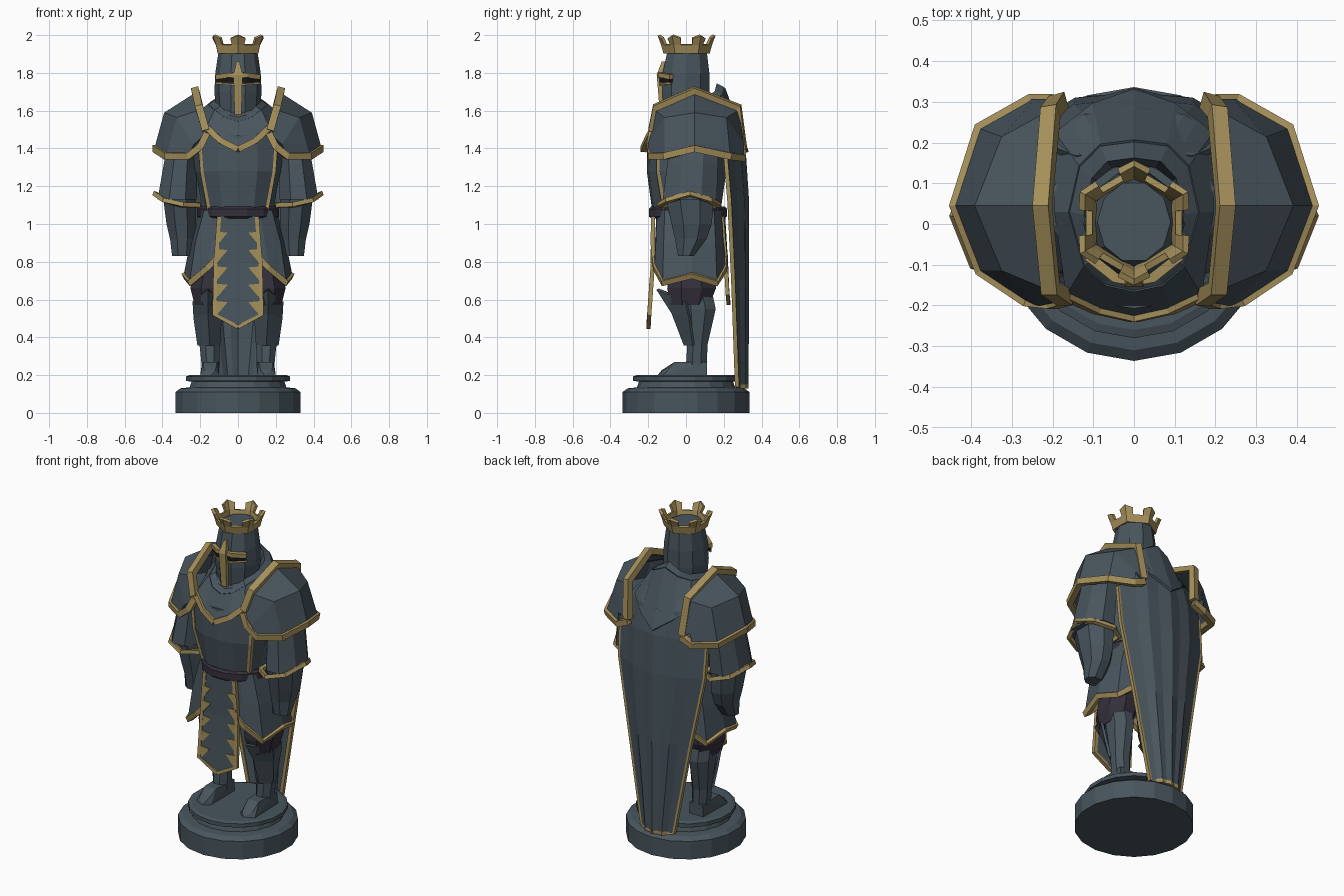
import bpy, bmesh, math
from mathutils import Vector

if "Cube" in bpy.data.objects:
    bpy.data.objects.remove(bpy.data.objects["Cube"])


def mat(name, rgb):
    m = bpy.data.materials.new(name)
    m.diffuse_color = (*rgb, 1)
    m.use_nodes = True
    m.node_tree.nodes["Principled BSDF"].inputs["Base Color"].default_value = m.diffuse_color
    return m


STEEL = mat("steel", (0.065, 0.09, 0.11))
GOLD = mat("gold", (0.38, 0.28, 0.105))
CLOTH = mat("dark_cloth", (0.035, 0.03, 0.045))
BLACK = mat("black", (0.008, 0.008, 0.01))


def finish(name, bm, m, mirror=False, thick=0):
    bmesh.ops.recalc_face_normals(bm, faces=bm.faces)
    me = bpy.data.meshes.new(name)
    bm.to_mesh(me)
    bm.free()
    ob = bpy.data.objects.new(name, me)
    bpy.context.collection.objects.link(ob)
    me.materials.append(m)
    if mirror:
        ob.modifiers.new("mirror", 'MIRROR')
    if thick:
        s = ob.modifiers.new("solid", 'SOLIDIFY')
        s.thickness, s.offset = thick, 0
    return ob


def sheet(name, rows, m=STEEL, mirror=True, thick=0.015):
    """Grid of quads through rows of points."""
    bm = bmesh.new()
    vs = [[bm.verts.new(p) for p in r] for r in rows]
    for a, b in zip(vs, vs[1:]):
        for i in range(len(a) - 1):
            bm.faces.new((a[i], a[i + 1], b[i + 1], b[i]))
    return finish(name, bm, m, mirror, thick)


def loft(name, rings, n=8, m=STEEL, mirror=False, phase=0.5):
    """Capped stack of elliptical rings (z, cx, cy, rx, ry)."""
    bm = bmesh.new()
    vs = []
    for z, cx, cy, rx, ry in rings:
        ang = [2 * math.pi * (i + phase) / n for i in range(n)]
        vs.append([bm.verts.new((cx + rx * math.sin(a), cy - ry * math.cos(a), z)) for a in ang])
    for a, b in zip(vs, vs[1:]):
        for i in range(n):
            j = (i + 1) % n
            bm.faces.new((a[i], a[j], b[j], b[i]))
    bm.faces.new(vs[0])
    bm.faces.new(vs[-1])
    return finish(name, bm, m, mirror)


def hull(name, pts, m=STEEL, mirror=True):
    bm = bmesh.new()
    for p in pts:
        bm.verts.new(p)
    bmesh.ops.convex_hull(bm, input=bm.verts)
    return finish(name, bm, m, mirror)


def trim(name, pts, r=0.014, mirror=True, closed=False, m=GOLD):
    """Four-sided moulding along a path."""
    bm = bmesh.new()
    p = [Vector(q) for q in pts]
    k = len(p)
    rings = []
    for i in range(k):
        a = p[(i - 1) % k] if closed or i else p[0]
        b = p[(i + 1) % k] if closed or i < k - 1 else p[-1]
        t = (b - a).normalized()
        up = Vector((0, 1, 0)) if abs(t.y) < 0.75 else Vector((1, 0, 0))
        u = (up - t * up.dot(t)).normalized()
        if rings and u.dot(last) < 0.4:
            u = (last - t * last.dot(t)).normalized()
        last, w = u, t.cross(u)
        rings.append([bm.verts.new(p[i] + r * (u * c + w * s)) for c, s in ((1, 1), (-1, 1), (-1, -1), (1, -1))])
    for i in range(k if closed else k - 1):
        a, b = rings[i], rings[(i + 1) % k]
        for j in range(4):
            bm.faces.new((a[j], a[(j + 1) % 4], b[(j + 1) % 4], b[j]))
    if not closed:
        bm.faces.new(rings[0])
        bm.faces.new(rings[-1])
    return finish(name, bm, m, mirror)


# Plinth
loft("plinth", [(z, 0, 0, r, r) for z, r in ((0, .336), (.11, .336), (.13, .31), (.135, .26), (.165, .25),
                                           (.17, .28), (.193, .28), (.2, .26))], 18, phase=0)

# Legs
hull("foot", [(.1, -.12, .2), (.14, -.15, .2), (.2, -.12, .2), (.195, .11, .2), (.1, .11, .2), (.12, -.13, .225),
              (.18, -.12, .225), (.11, -.06, .27), (.185, -.06, .27), (.1, .11, .27), (.19, .11, .27)])
loft("greave", [(.24, .145, .055, .05, .06), (.36, .15, .06, .058, .058), (.55, .16, .065, .072, .1),
                (.62, .16, .05, .072, .1)], 8, mirror=True)
sheet("knee_guard", [[(.095, .0, .6), (.16, -.15, .655), (.235, .0, .59)],
                     [(.092, .02, .5), (.16, -.07, .53), (.23, .02, .5)],
                     [(.1, .04, .36), (.15, -.005, .36), (.21, .04, .36)]])
loft("thigh", [(.57, .16, .02, .075, .11), (.66, .155, .03, .105, .14), (.82, .13, .03, .1, .13)], 8, CLOTH, True)

# Skirt with gold hem
hem = [(.1, -.165, .83), (.16, -.16, .77), (.25, -.12, .69), (.28, .03, .73), (.25, .16, .69), (.16, .2, .76), (.09, .205, .84)]
mid = [(x * .88, y * .95, .9) for x, y, z in hem]
sheet("skirt", [[(x * .7, y * .9, 1.07) for x, y, z in hem], mid, hem])
trim("skirt_hem", hem, .015)


# Front and back tabards with rim and sawteeth
def tab_y(z):
    return -.175 - max(0, .8 - z) * .07


edge = [(.1, 1.04), (.118, .8), (.125, .52), (0, .455)]
sheet("front_tabard", [[(0, tab_y(z), z2), (x, tab_y(z), z)]
                       for x, z, z2 in ((.1, 1.04, 1.04), (.118, .8, .8), (.125, .52, .455))])
trim("tabard_rim", [(x, tab_y(z), z) for x, z in edge], .011)
for i in range(5):
    z = .96 - i * .092
    sheet("tabard_tooth_%d" % i, [[(.115, tab_y(z) - .009, z), (.055, tab_y(z) - .009, z - .006)],
                                 [(.118, tab_y(z) - .009, z - .075), (.113, tab_y(z) - .009, z - .075)]], GOLD, thick=.006)
sheet("back_tabard", [[(0, .2, 1.04), (.1, .19, 1.04)], [(0, .215, .8), (.115, .21, .8)], [(0, .225, .58), (.115, .22, .63)]])
trim("back_tabard_rim", [(.1, .19, 1.04), (.115, .21, .8), (.115, .22, .63), (0, .225, .58)], .01)

# Torso, chest panel and belt
loft("torso", [(1.04, 0, .02, .19, .165), (1.28, 0, .02, .23, .2), (1.45, 0, .03, .26, .21),
               (1.58, 0, .04, .21, .17), (1.63, 0, .03, .13, .12)], 12)
sheet("chest_panel", [[(0, -.17, 1.06), (.08, -.16, 1.06), (.15, -.105, 1.06), (.16, -.04, 1.06)],
                      [(0, -.2, 1.28), (.1, -.19, 1.28), (.19, -.14, 1.28), (.22, -.04, 1.28)],
                      [(0, -.2, 1.47), (.1, -.185, 1.47), (.205, -.14, 1.47), (.24, -.04, 1.47)]])
trim("chest_trim", [(.155, -.115, 1.08), (.192, -.148, 1.28), (.205, -.148, 1.46)], .009)
loft("belt", [(1.03, 0, .01, .205, .2), (1.04, 0, .01, .217, .212), (1.08, 0, .01, .217, .212), (1.092, 0, .01, .205, .2)], 14, CLOTH)

# Mantle and cowl
mantle = [(0, -.225, 1.395), (.09, -.205, 1.44), (.165, -.17, 1.51), (.19, .03, 1.6), (.19, .22, 1.52), (.1, .29, 1.45), (0, .325, 1.38)]
collar = [(0, -.16, 1.54), (.07, -.145, 1.56), (.12, -.1, 1.6), (.155, .03, 1.63), (.13, .14, 1.65), (.08, .19, 1.68), (0, .2, 1.72)]
sheet("mantle", [collar, mantle])
trim("mantle_trim", mantle[:3], .016)
sheet("cowl", [collar, [(x * .8, y * .82, z + .02) for x, y, z in collar],
               [(x * .7, y * .75, z - .05) for x, y, z in collar]], thick=.01)

# Helm
loft("helm", [(1.53, 0, 0, .11, .12), (1.7, 0, 0, .125, .132), (1.8, 0, 0, .12, .13), (1.9, 0, .005, .105, .112), (1.93, 0, .005, .09, .1)], 10)
trim("helm_brow", [(0, -.14, 1.79), (.045, -.132, 1.788), (.112, -.078, 1.78)], .012)
trim("helm_lower_bar", [(0, -.14, 1.738), (.045, -.132, 1.74), (.115, -.078, 1.745)], .005)
trim("eye_slit", [(.022, -.126, 1.762), (.042, -.122, 1.762), (.105, -.076, 1.762)], .014, m=BLACK)
hull("helm_nose_bar", [(s * x, y, z) for x, y, z in ((.018, -.138, 1.58), (.02, -.147, 1.7), (.024, -.155, 1.79), (.008, -.128, 1.86),
                       (.018, -.1, 1.58), (.02, -.1, 1.7), (.024, -.1, 1.79), (.008, -.1, 1.86)) for s in (1, -1)], GOLD, False)

# Crown: flaring hexagonal band with six battlement points
bm = bmesh.new()
N = 24


def crown_pt(i, r, z):
    a = 2 * math.pi * i / N
    r *= math.cos(math.pi / 6) / math.cos(a % (math.pi / 3) - math.pi / 6)
    return (r * math.sin(a), .003 - r * math.cos(a), z)


lo = [bm.verts.new(crown_pt(i, .115, 1.905)) for i in range(N)]
hi = [bm.verts.new(crown_pt(i, .127, 1.95)) for i in range(N)]
for i in range(N):
    bm.faces.new((lo[i], lo[(i + 1) % N], hi[(i + 1) % N], hi[i]))
for k in range(0, N, 4):
    tip = [bm.verts.new(crown_pt(k + d, r, z)) for d, r, z in ((-1.1, .148, 1.985), (0, .146, 2.0), (1.1, .148, 1.985))]
    bm.faces.new((hi[k - 1], hi[k], tip[1], tip[0]))
    bm.faces.new((hi[k], hi[(k + 1) % N], tip[2], tip[1]))
finish("crown", bm, GOLD, thick=.016)

# Pauldrons
inner = [(.165, -.18, 1.48), (.2, -.16, 1.6), (.22, .045, 1.69), (.2, .275, 1.6), (.18, .3, 1.38)]
ridge = [(.23, -.195, 1.42), (.32, -.11, 1.56), (.385, .045, 1.585), (.32, .21, 1.56), (.24, .3, 1.42)]
rim = [(.26, -.185, 1.36), (.375, -.11, 1.36), (.435, .045, 1.4), (.375, .23, 1.36), (.25, .3, 1.35)]
sheet("pauldron", [inner, ridge, rim])
trim("pauldron_crest", [(x + .005, y, z + .015) for x, y, z in inner], .02)
trim("pauldron_rim", [inner[0], (.2, -.19, 1.41)] + rim + [inner[-1]], .018)

# Arms
loft("sleeve", [(1.47, .29, .045, .08, .13), (1.32, .305, .035, .095, .145), (1.13, .322, .02, .112, .155)], 8, mirror=True)
trim("sleeve_trim", [(.21, -.08, 1.1), (.29, -.14, 1.1), (.39, -.1, 1.125), (.438, .02, 1.16), (.39, .13, 1.125),
                     (.29, .175, 1.1), (.21, .12, 1.1)], .012, closed=True)
loft("forearm", [(1.15, .31, .02, .095, .14), (1.0, .3, .03, .085, .115), (.92, .295, .025, .07, .09), (.83, .295, .0, .058, .045)], 8, mirror=True)

# Cape: tapering folded sheet with gold border
cape = []
for z, w, ym, ye in ((1.62, .14, .2, .16), (1.5, .24, .28, .2), (1.35, .29, .31, .21), (1.12, .285, .325, .23),
                     (.7, .205, .325, .25), (.14, .105, .322, .27)):
    cape.append([(w * f, ym + (ye - ym) * f * f - (.012 if f in (.25, .7) else 0), z) for f in (0, .25, .5, .7, 1)])
sheet("cape", cape, thick=.018)
trim("cape_border", [r[-1] for r in cape[2:]] + cape[-1][-2::-1], .011)
